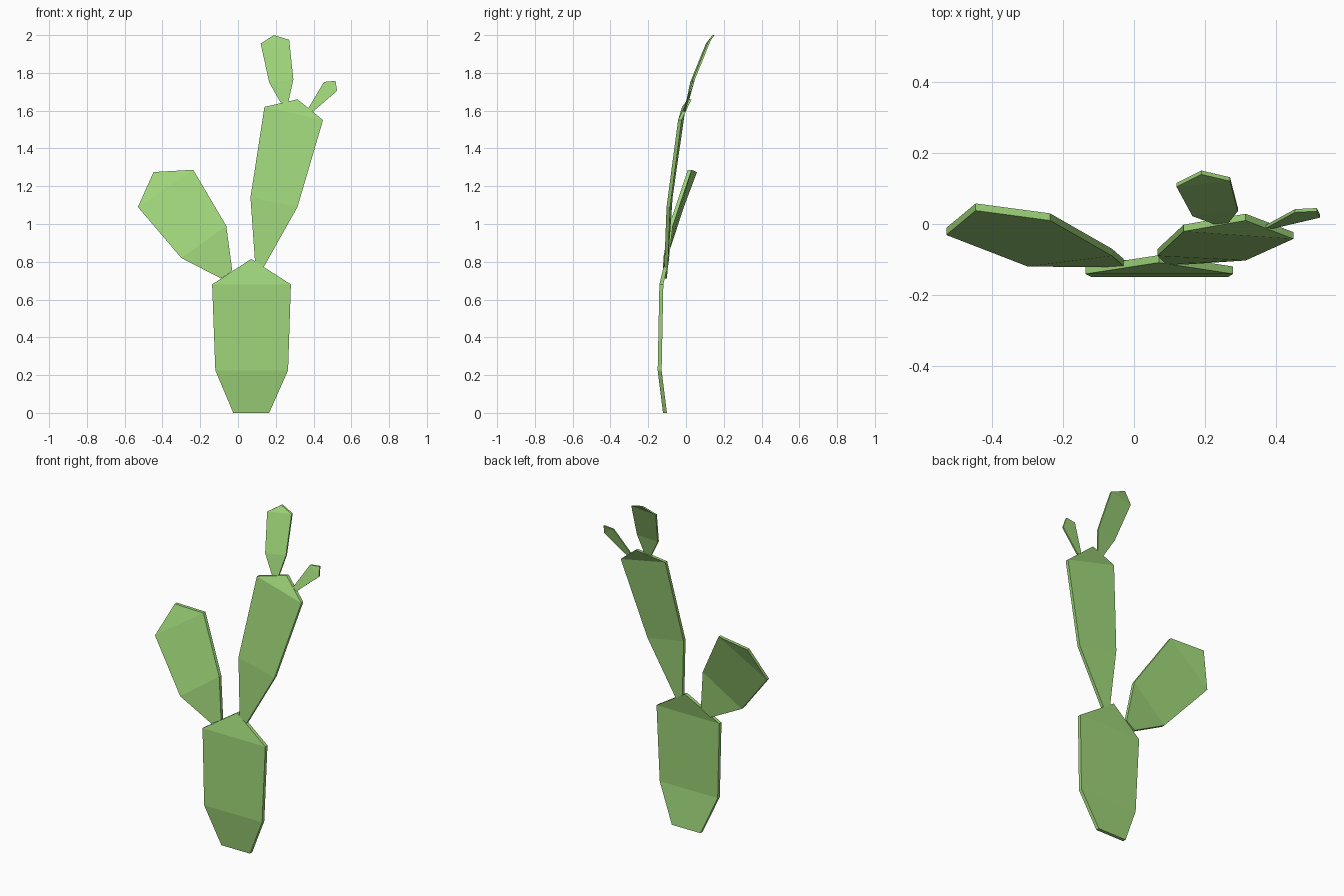
import bpy, bmesh

if "Cube" in bpy.data.objects:
    bpy.data.objects.remove(bpy.data.objects["Cube"])

green = bpy.data.materials.new("cactus green")
green.diffuse_color = (0.34, 0.66, 0.19, 1)
green.use_nodes = True
green.node_tree.nodes["Principled BSDF"].inputs["Base Color"].default_value = green.diffuse_color


def pad(name, rows, apex, thick):
    """Thin folded pad: rows of (left, right) front points, closed by a pointed tip."""
    bm = bmesh.new()

    def layer(dy):
        vs = [[bm.verts.new((x, y + dy, z)) for x, y, z in row] for row in rows]
        return vs, bm.verts.new((apex[0], apex[1] + dy, apex[2]))

    front, tip_f = layer(0)
    back, tip_b = layer(thick)
    for vs, tip in ((front, tip_f), (back, tip_b)):
        for (a, b), (c, d) in zip(vs, vs[1:]):
            bm.faces.new((a, b, d, c))
        bm.faces.new((vs[-1][0], vs[-1][1], tip))
    # rim joining the front and back faces
    loop_f = [r[0] for r in front] + [tip_f] + [r[1] for r in reversed(front)]
    loop_b = [r[0] for r in back] + [tip_b] + [r[1] for r in reversed(back)]
    n = len(loop_f)
    for i in range(n):
        j = (i + 1) % n
        bm.faces.new((loop_f[i], loop_f[j], loop_b[j], loop_b[i]))
    bmesh.ops.recalc_face_normals(bm, faces=bm.faces)
    me = bpy.data.meshes.new(name)
    bm.to_mesh(me)
    bm.free()
    me.materials.append(green)
    bpy.context.collection.objects.link(bpy.data.objects.new(name, me))


# trunk pad standing on the ground
pad("base_pad", [
    ((-0.025, -0.122, 0), (0.165, -0.122, 0)),
    ((-0.12, -0.15, 0.225), (0.265, -0.15, 0.225)),
    ((-0.137, -0.141, 0.68), (0.28, -0.141, 0.68)),
], (0.07, -0.109, 0.815), 0.021)

# broad left pad
pad("left_pad", [
    ((-0.09, -0.122, 0.712), (-0.03, -0.118, 0.75)),
    ((-0.30, -0.12, 0.82), (-0.062, -0.09, 0.99)),
    ((-0.53, -0.031, 1.09), (-0.237, 0.01, 1.287)),
], (-0.447, 0.038, 1.275), 0.02)

# tall right pad
pad("right_pad", [
    ((0.09, -0.113, 0.80), (0.135, -0.115, 0.77)),
    ((0.066, -0.09, 1.14), (0.315, -0.103, 1.09)),
    ((0.14, -0.021, 1.62), (0.45, -0.042, 1.55)),
], (0.315, 0.01, 1.66), 0.019)

# young pads on top
pad("top_pad", [
    ((0.225, 0.0, 1.643), (0.266, 0.002, 1.643)),
    ((0.165, 0.022, 1.75), (0.293, 0.036, 1.765)),
    ((0.12, 0.105, 1.955), (0.271, 0.121, 1.975)),
], (0.19, 0.14, 2.0), 0.011)
pad("small_bud_pad", [
    ((0.372, -0.012, 1.612), (0.397, -0.012, 1.595)),
    ((0.455, 0.033, 1.752), (0.525, 0.018, 1.705)),
], (0.516, 0.036, 1.758), 0.009)
